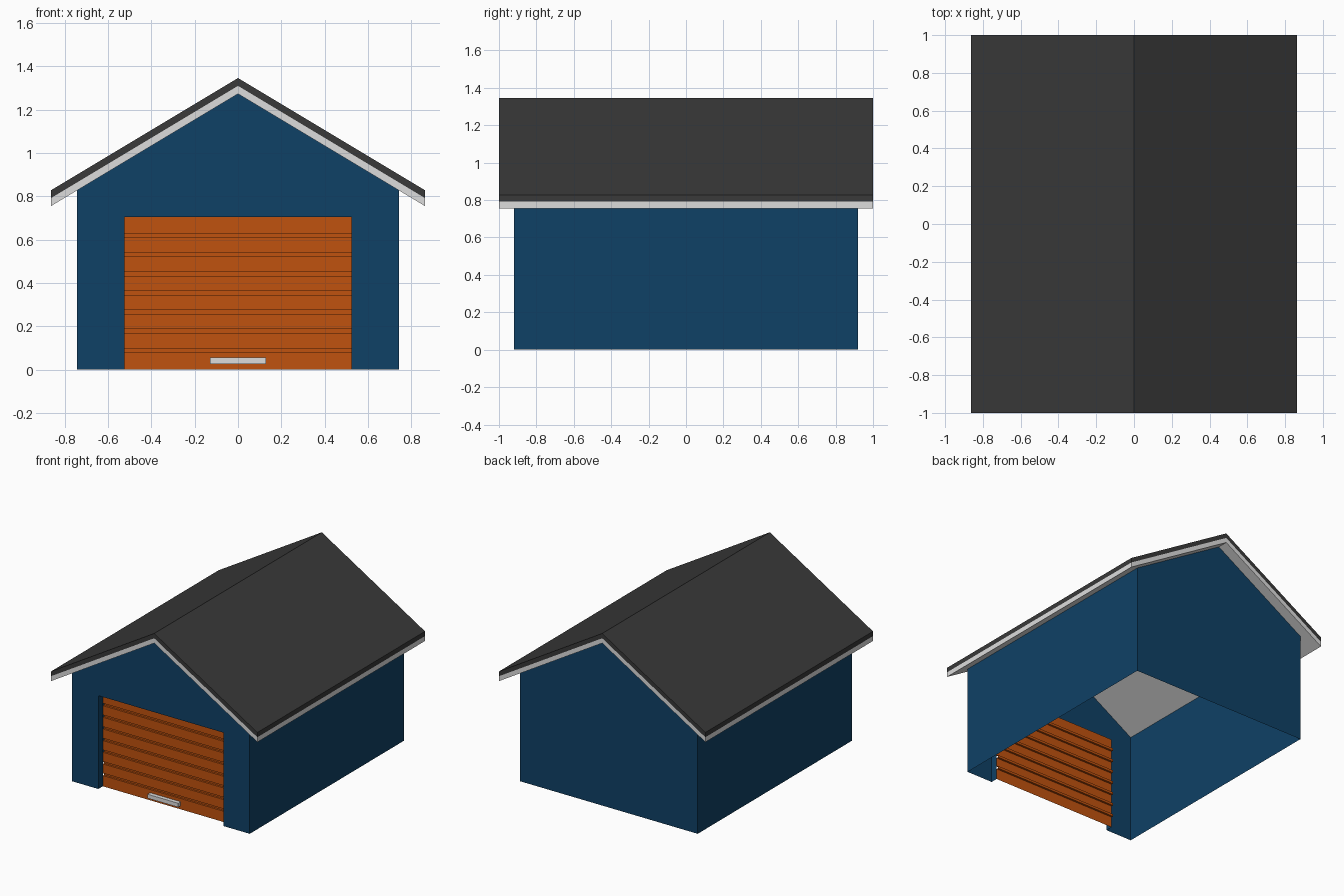
import bpy

if "Cube" in bpy.data.objects:
    bpy.data.objects.remove(bpy.data.objects["Cube"])

W, D = 0.742, 0.92          # wall half width and half depth
DW, DH = 0.523, 0.705       # door half width and height
RW, SLOPE = 0.862, 0.6      # roof half width and pitch
RECESS = 0.054              # door set back from the front wall
PEAK = 1.272                # underside of the roof at the ridge
EAVE = PEAK - SLOPE * W


def material(name, rgb):
    m = bpy.data.materials.new(name)
    m.diffuse_color = (*rgb, 1)
    m.use_nodes = True
    m.node_tree.nodes["Principled BSDF"].inputs["Base Color"].default_value = m.diffuse_color
    return m


def build(name, verts, faces, mat):
    me = bpy.data.meshes.new(name)
    me.from_pydata(verts, [], faces)
    me.materials.append(mat)
    ob = bpy.data.objects.new(name, me)
    bpy.context.collection.objects.link(ob)
    return ob


blue = material("wall blue", (0.0048, 0.052, 0.132))
orange = material("door orange", (0.53, 0.085, 0.0045))
dark = material("roof charcoal", (0.041, 0.041, 0.041))
white = material("trim white", (0.72, 0.72, 0.72))

# Front wall with door notch and its reveal
outline = [(-W, 0), (-DW, 0), (-DW, DH), (DW, DH), (DW, 0), (W, 0),
           (W, EAVE), (0, PEAK), (-W, EAVE)]
verts = [(x, -D, z) for x, z in outline]
verts += [(x, -D + RECESS, z) for x, z in outline[1:5]]
faces = [list(range(9))]
for i in range(3):
    faces.append([2 + i, 1 + i, 9 + i, 10 + i])
build("front_wall", verts, faces, blue)

# Back and side walls, thin sheets with an open bottom
back = [(W, 0), (-W, 0), (-W, EAVE), (0, PEAK), (W, EAVE)]
build("back_wall", [(x, D, z) for x, z in back], [list(range(5))], blue)
for name, s in (("right_wall", 1), ("left_wall", -1)):
    build(name, [(s * W, -s * D, 0), (s * W, s * D, 0),
                 (s * W, s * D, EAVE), (s * W, -s * D, EAVE)], [(0, 1, 2, 3)], blue)

# Roof layers: chevron profiles run front to back
def chevron(name, low, high, mat):
    drop = SLOPE * RW
    prof = [(-RW, low - drop), (0, low), (RW, low - drop),
            (RW, high - drop), (0, high), (-RW, high - drop)]
    v = [(x, y, z) for y in (-1, 1) for x, z in prof]
    f = [(0, 1, 4, 5), (1, 2, 3, 4), (11, 10, 7, 6), (10, 9, 8, 7)]
    f += [(i, i + 6, (i + 1) % 6 + 6, (i + 1) % 6) for i in range(6)]
    build(name, v, f, mat)


chevron("roof_trim", PEAK, 1.309, white)
chevron("roof_covering", 1.309, 1.345, dark)

# Door: sheet with seven stepped grooves
yf = -D + RECESS
yg = yf + 0.015
prof = [(yf, 0)]
for i in range(1, 8):
    z = 0.088 * i + 0.002
    prof += [(yf, z - 0.009), (yg, z - 0.009), (yg, z + 0.009), (yf, z + 0.009)]
prof.append((yf, DH))
verts = [(x, y, z) for y, z in prof for x in (-DW, DW)]
faces = [(2 * i, 2 * i + 1, 2 * i + 3, 2 * i + 2) for i in range(len(prof) - 1)]
build("garage_door", verts, faces, orange)

# Door handle
bpy.ops.mesh.primitive_cube_add(size=1, location=(0, yf - 0.015, 0.042))
handle = bpy.context.object
handle.name = "door_handle"
handle.scale = (0.256, 0.03, 0.03)
handle.data.materials.append(white)
